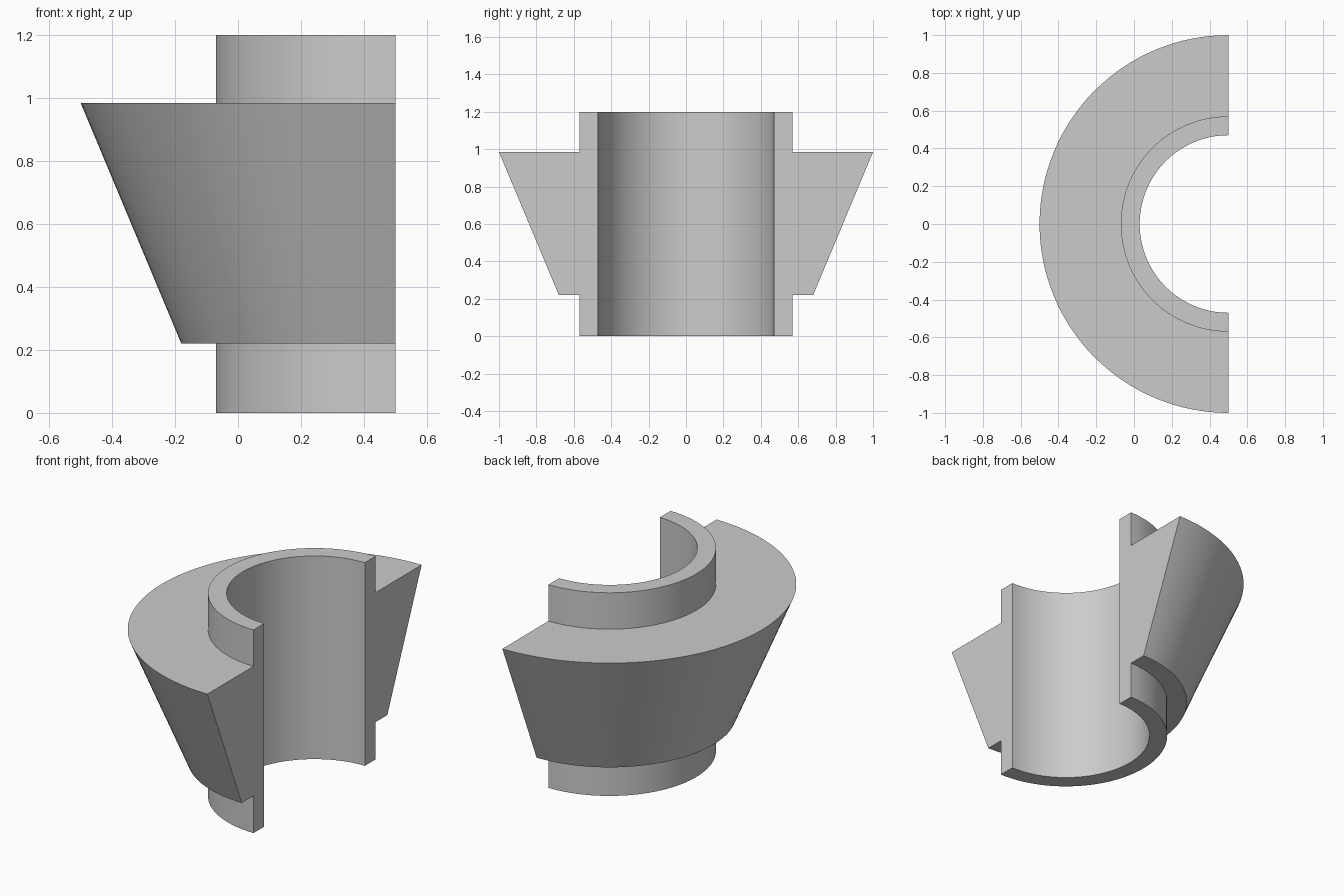
import bpy
import bmesh
from math import pi
from mathutils import Vector

cube = bpy.data.objects.get("Cube")
if cube:
    bpy.data.objects.remove(cube, do_unlink=True)

# Plain grey material
grey = bpy.data.materials.new("plain grey")
grey.use_nodes = True
colour = (0.6, 0.6, 0.6, 1)
grey.diffuse_color = colour
grey.node_tree.nodes["Principled BSDF"].inputs["Base Color"].default_value = colour

# Section of the sleeve and its tapered collar: (radius, height)
bore, sleeve, collar_low, collar_top = 0.47, 0.57, 0.68, 1.0
low, high, top = 0.22, 0.985, 1.2
section = [(bore, 0), (sleeve, 0), (sleeve, low), (collar_low, low),
           (collar_top, high), (sleeve, high), (sleeve, top), (bore, top)]

# Half turn about the upright axis on the cut plane
axis = Vector((0.5, 0, 0))
bm = bmesh.new()
verts = [bm.verts.new(axis + Vector((0, r, z))) for r, z in section]
face = bm.faces.new(verts)
bmesh.ops.spin(bm, geom=[face], cent=axis, axis=(0, 0, 1), angle=pi,
               steps=64, use_duplicate=False)
bmesh.ops.recalc_face_normals(bm, faces=bm.faces)

mesh = bpy.data.meshes.new("half_tapered_bushing")
bm.to_mesh(mesh)
bm.free()
mesh.materials.append(grey)
bushing = bpy.data.objects.new("half_tapered_bushing", mesh)
bpy.context.collection.objects.link(bushing)

# Smooth round walls with crisp rims
bpy.ops.object.select_all(action="DESELECT")
bushing.select_set(True)
bpy.context.view_layer.objects.active = bushing
bpy.ops.object.shade_smooth_by_angle(angle=pi / 6)
